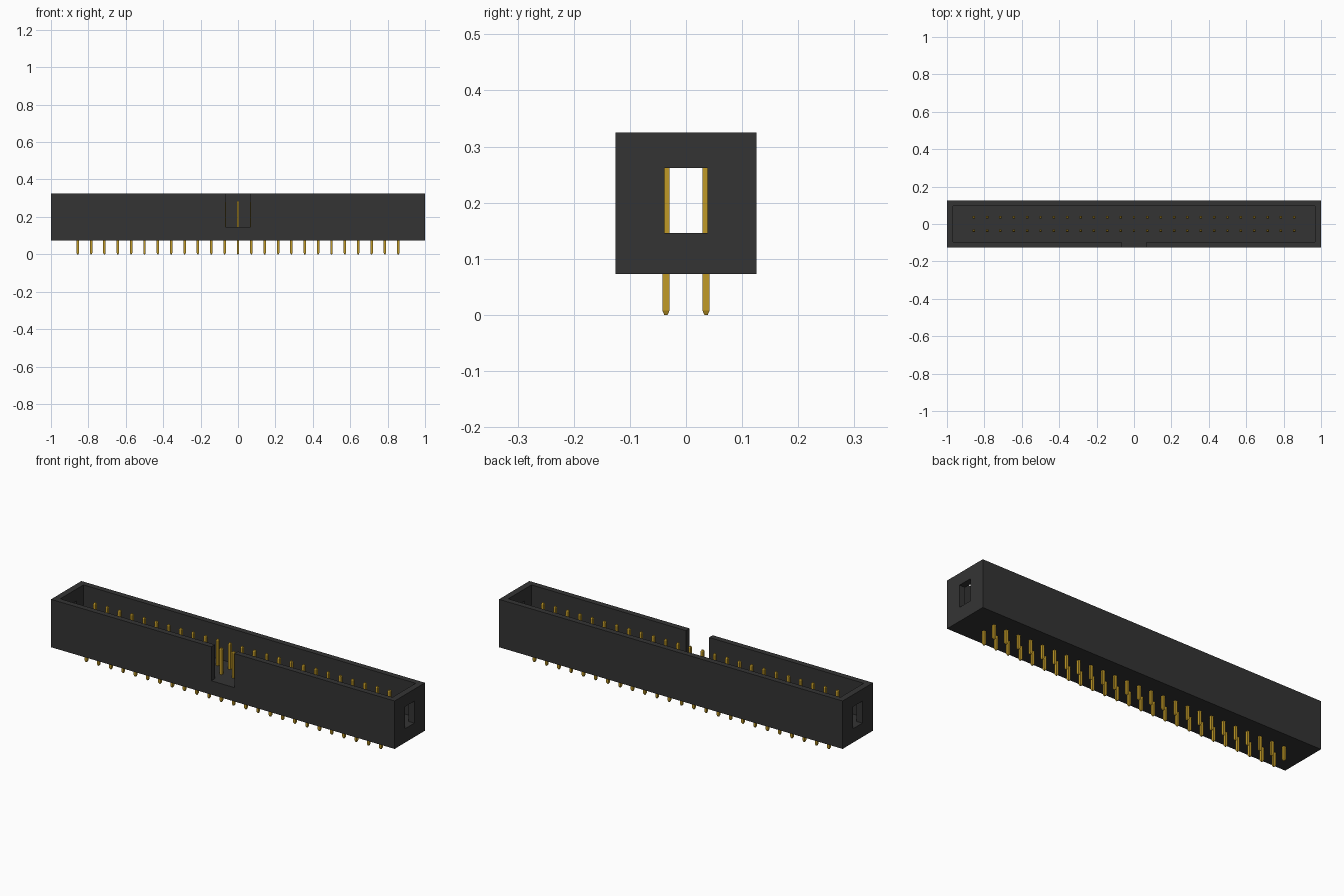
import bpy
import bmesh

cube = bpy.data.objects.get("Cube")
if cube:
    bpy.data.objects.remove(cube, do_unlink=True)


def material(name, color, roughness):
    mat = bpy.data.materials.new(name)
    mat.use_nodes = True
    mat.diffuse_color = color
    bsdf = mat.node_tree.nodes["Principled BSDF"]
    bsdf.inputs["Base Color"].default_value = color
    bsdf.inputs["Roughness"].default_value = roughness
    return mat


def add_object(name, bm, mat=None):
    bmesh.ops.recalc_face_normals(bm, faces=bm.faces)
    mesh = bpy.data.meshes.new(name)
    bm.to_mesh(mesh)
    bm.free()
    obj = bpy.data.objects.new(name, mesh)
    bpy.context.collection.objects.link(obj)
    if mat:
        mesh.materials.append(mat)
    return obj


def box(name, low, high, mat=None):
    bm = bmesh.new()
    bmesh.ops.create_cube(bm, size=1)
    for v in bm.verts:
        v.co = [(a + b) / 2 + c * (b - a) for a, b, c in zip(low, high, v.co)]
    return add_object(name, bm, mat)


black = material("black plastic", (0.034, 0.034, 0.034, 1), 0.6)
gold = material("gold plating", (0.53, 0.32, 0.02, 1), 0.4)

BOTTOM, FLOOR, TOP = 0.073, 0.146, 0.325

# Open-topped housing with a keying notch in front and a slot in each end
housing = box("housing", (-1, -0.126, BOTTOM), (1, 0.126, TOP), black)
cutters = [
    box("cavity_cutter", (-0.967, -0.096, FLOOR), (0.967, 0.096, 0.4)),
    box("notch_cutter", (-0.067, -0.2, FLOOR), (0.067, 0, 0.4)),
    box("end_slot_cutter", (-1.1, -0.038, FLOOR), (1.1, 0.038, 0.262)),
]
for cutter in cutters:
    mod = housing.modifiers.new(cutter.name, "BOOLEAN")
    mod.operation = "DIFFERENCE"
    mod.solver = "EXACT"
    mod.object = cutter
    cutter.hide_render = True
    bpy.context.view_layer.objects.active = housing
    bpy.ops.object.modifier_apply(modifier=mod.name)
    bpy.data.objects.remove(cutter, do_unlink=True)

# Two rows of square pins with tapered tips, as (height, half width)
PINS, PITCH = 25, 0.0714
PROFILE = [(0, 0.003), (0.008, 0.0065), (0.277, 0.0065), (0.285, 0.003)]


def add_pin(bm, x, y):
    rings = [[bm.verts.new((x + sx * r, y + sy * r, z))
              for sx, sy in ((-1, -1), (1, -1), (1, 1), (-1, 1))]
             for z, r in PROFILE]
    for lower, upper in zip(rings, rings[1:]):
        for i in range(4):
            j = (i + 1) % 4
            bm.faces.new((lower[i], lower[j], upper[j], upper[i]))
    bm.faces.new(rings[0][::-1])
    bm.faces.new(rings[-1])


for name, y in (("front_pin_row", -PITCH / 2), ("back_pin_row", PITCH / 2)):
    bm = bmesh.new()
    for i in range(PINS):
        add_pin(bm, (i - (PINS - 1) / 2) * PITCH, y)
    add_object(name, bm, gold)
